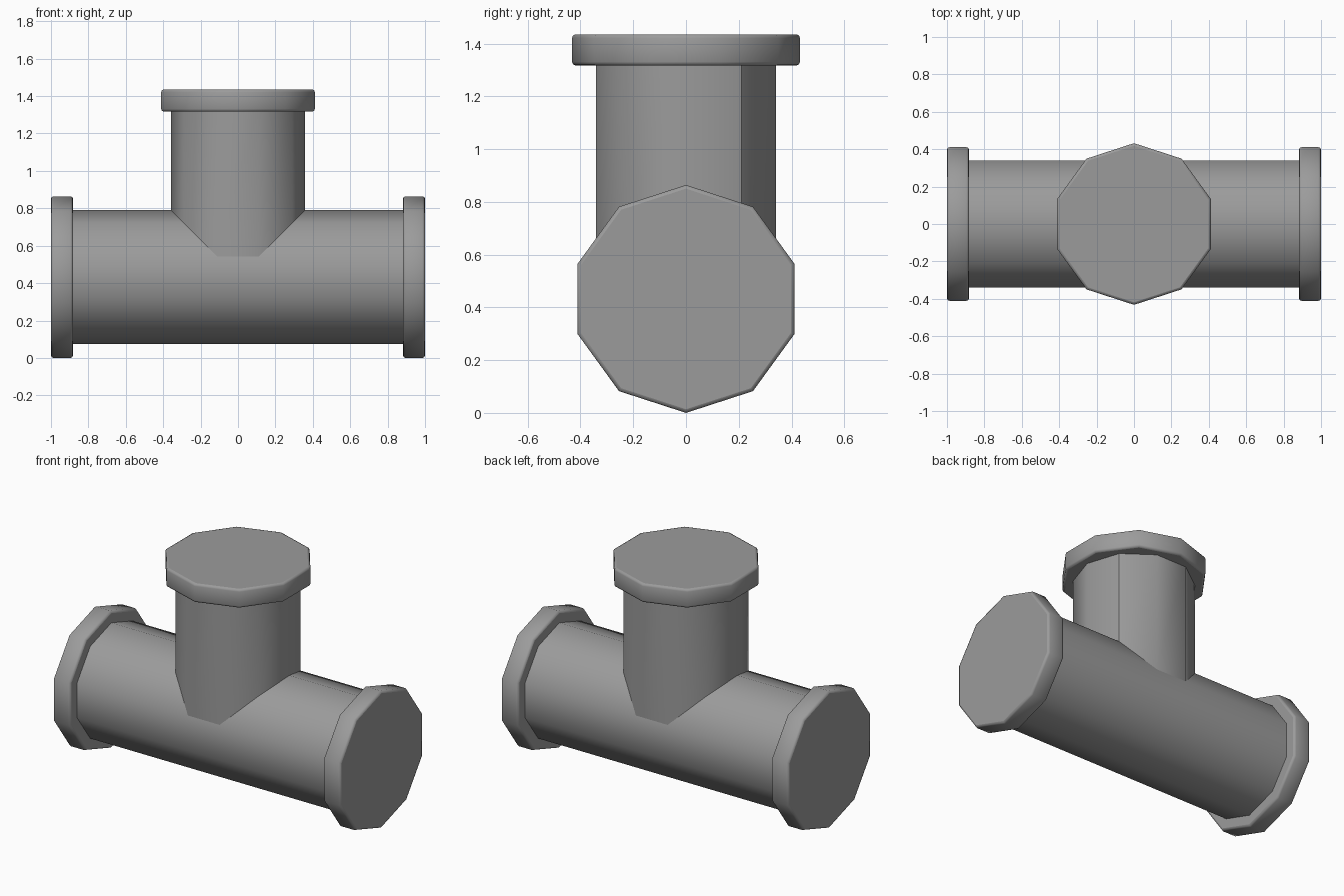
import bpy, bmesh
from math import sin, cos, pi
from mathutils import Matrix, Vector

cube = bpy.data.objects.get("Cube")
if cube:
    bpy.data.objects.remove(cube, do_unlink=True)

SIDES = 10
AXIS_Z = 0.432      # height of the main pipe axis
PIPE_R = 0.358
FLANGE_R = 0.432
FLANGE_T = 0.118
TOP_Z = 1.435

grey = bpy.data.materials.new("pipe grey")
grey.diffuse_color = (0.33, 0.33, 0.33, 1)
grey.use_nodes = True
bsdf = next(n for n in grey.node_tree.nodes if n.type == 'BSDF_PRINCIPLED')
bsdf.inputs["Base Color"].default_value = grey.diffuse_color


def decagon(radius, start):
    """Ring of corner points, first corner at the given angle."""
    return [(radius * cos(start + 2 * pi * i / SIDES),
             radius * sin(start + 2 * pi * i / SIDES)) for i in range(SIDES)]


def build(name, rings, matrix=Matrix(), caps=False, sharp_side=None):
    """Skin a stack of rings; sides are smooth and cap rims are sharp."""
    bm = bmesh.new()
    loops = [[bm.verts.new(p) for p in ring] for ring in rings]
    for low, high in zip(loops, loops[1:]):
        for i in range(SIDES):
            j = (i + 1) % SIDES
            bm.faces.new((low[i], low[j], high[j], high[i])).smooth = True
        if sharp_side is not None:
            bm.edges.get((low[sharp_side], high[sharp_side])).smooth = False
    if caps:
        for cap in (bm.faces.new(loops[0][::-1]), bm.faces.new(loops[-1])):
            for edge in cap.edges:
                edge.smooth = False
    bm.transform(matrix)
    bmesh.ops.recalc_face_normals(bm, faces=bm.faces)
    mesh = bpy.data.meshes.new(name)
    bm.to_mesh(mesh)
    bm.free()
    mesh.materials.append(grey)
    obj = bpy.data.objects.new(name, mesh)
    bpy.context.collection.objects.link(obj)
    return obj


def flange(name, matrix):
    """Solid end disc with softened rims, rising from its local origin."""
    soft = [(0.014, 0), (0.004, 0.004), (0, 0.014)]
    profile = [(FLANGE_R - d, h) for d, h in soft]
    profile += [(FLANGE_R - d, FLANGE_T - h) for d, h in reversed(soft)]
    rings = [[(x, y, h) for x, y in decagon(r, pi / 2)] for r, h in profile]
    return build(name, rings, matrix, caps=True)


# Main pipe, lying along x with a corner uppermost
reach = 1 - FLANGE_T / 2
build("main_pipe", [[(x, y, AXIS_Z + z) for y, z in decagon(PIPE_R, pi / 2)]
                    for x in (-reach, reach)])

# Branch pipe, mitred where it meets the main pipe
outline = decagon(PIPE_R, 0)
build("branch_pipe", [[(x, y, AXIS_Z + abs(x)) for x, y in outline],
                      [(x, y, TOP_Z - FLANGE_T / 2) for x, y in outline]],
      sharp_side=1)

# End flanges
for name, side in (("left_flange", 1), ("right_flange", -1)):
    turn = Matrix(((0, 0, side), (side, 0, 0), (0, 1, 0))).to_4x4()
    flange(name, Matrix.Translation(Vector((side * (1 - FLANGE_T), 0, AXIS_Z))) @ turn)
flange("branch_flange", Matrix.Translation(Vector((0, 0, TOP_Z - FLANGE_T))))
